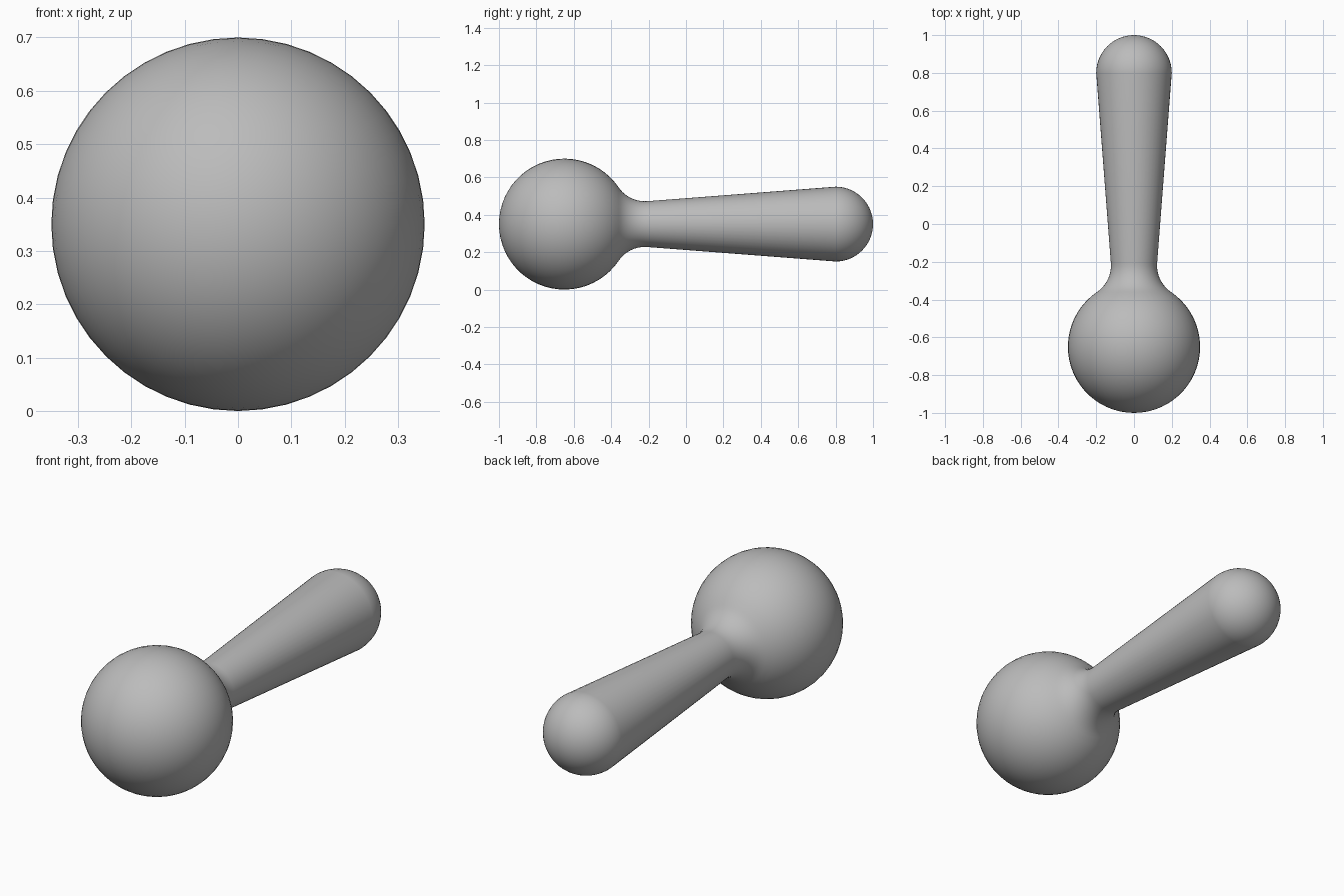
import bpy, bmesh
from math import sin, cos, pi, atan2, hypot
from mathutils import Vector

cube = bpy.data.objects.get("Cube")
if cube:
    bpy.data.objects.remove(cube)

SEGMENTS = 48
AXIS_Z = 0.35
BALL_Y, BALL_R = -0.65, 0.35      # large ball at the front
TIP_Y, TIP_R = 0.8, 0.2           # rounded end of the handle
NECK_Y, NECK_R = -0.22, 0.122     # narrowest place


def arc(center_y, center_r, radius, start, end, steps):
    """Profile points (y, distance from axis) along a circular arc."""
    return [(center_y + radius * cos(start + (end - start) * i / steps),
             center_r + radius * sin(start + (end - start) * i / steps))
            for i in range(steps + 1)]


# Fillet circle touching both the ball and the neck
gap = NECK_Y - BALL_Y
fillet = (gap**2 + NECK_R**2 - BALL_R**2) / (2 * (BALL_R - NECK_R))
touch = atan2(NECK_R + fillet, gap)
slope = atan2(TIP_R - NECK_R, TIP_Y - NECK_Y)

# Half outline: ball, fillet, tapered handle, round tip
profile = arc(BALL_Y, 0, BALL_R, pi, touch, 24)
profile += arc(NECK_Y, NECK_R + fillet, fillet, pi + touch, 1.5 * pi + slope, 10)[1:]
profile += arc(TIP_Y, 0, TIP_R, pi / 2, 0, 14)

# Revolve the outline around the long axis
bm = bmesh.new()
verts = [bm.verts.new((0, y, AXIS_Z + max(r, 0))) for y, r in profile]
edges = [bm.edges.new(pair) for pair in zip(verts, verts[1:])]
bmesh.ops.spin(bm, geom=verts + edges, cent=(0, 0, AXIS_Z), axis=(0, 1, 0),
               angle=2 * pi, steps=SEGMENTS)
bmesh.ops.remove_doubles(bm, verts=bm.verts, dist=0.0005)
bmesh.ops.recalc_face_normals(bm, faces=bm.faces)
mesh = bpy.data.meshes.new("ball_and_handle")
bm.to_mesh(mesh)
bm.free()
body = bpy.data.objects.new("ball_and_handle", mesh)
bpy.context.collection.objects.link(body)

# Plain grey material
grey = bpy.data.materials.new("plain_grey")
grey.use_nodes = True
color = (0.5, 0.5, 0.5, 1)
grey.diffuse_color = color
grey.node_tree.nodes["Principled BSDF"].inputs["Base Color"].default_value = color
mesh.materials.append(grey)

# Smooth shading
bpy.ops.object.select_all(action="DESELECT")
body.select_set(True)
bpy.context.view_layer.objects.active = body
bpy.ops.object.shade_smooth_by_angle(angle=pi / 6)
